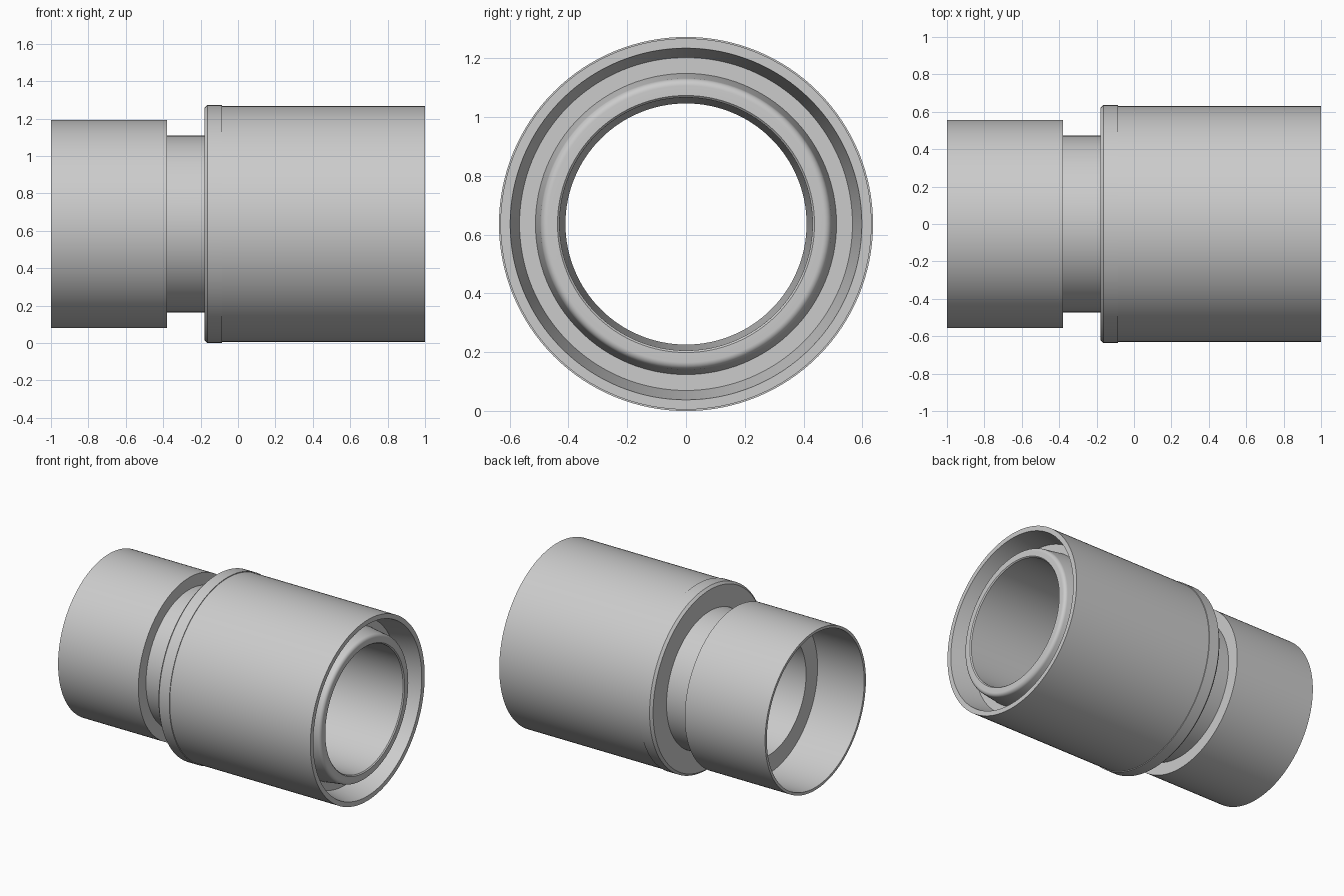
import bpy, bmesh, math

if "Cube" in bpy.data.objects:
    bpy.data.objects.remove(bpy.data.objects["Cube"])

SEGMENTS = 128
AXIS_Z = 0.636

metal = bpy.data.materials.new("light_grey")
metal.diffuse_color = (0.6, 0.6, 0.6, 1)
metal.use_nodes = True
metal.node_tree.nodes["Principled BSDF"].inputs["Base Color"].default_value = metal.diffuse_color


def revolve(name, profile):
    """Spin a closed (x, radius) profile about the horizontal fitting axis."""
    bm = bmesh.new()
    rings = []
    for x, r in profile:
        rings.append([bm.verts.new((x, r * math.cos(2 * math.pi * i / SEGMENTS),
                                    AXIS_Z + r * math.sin(2 * math.pi * i / SEGMENTS)))
                      for i in range(SEGMENTS)])
    for k, a in enumerate(rings):
        b = rings[(k + 1) % len(rings)]
        for i in range(SEGMENTS):
            j = (i + 1) % SEGMENTS
            bm.faces.new((a[i], a[j], b[j], b[i]))
    bmesh.ops.recalc_face_normals(bm, faces=bm.faces)
    mesh = bpy.data.meshes.new(name)
    bm.to_mesh(mesh)
    bm.free()
    mesh.materials.append(metal)
    obj = bpy.data.objects.new(name, mesh)
    bpy.context.collection.objects.link(obj)
    bpy.ops.object.select_all(action='DESELECT')
    obj.select_set(True)
    bpy.context.view_layer.objects.active = obj
    bpy.ops.object.shade_smooth_by_angle(angle=math.radians(30))
    return obj


# left socket and neck
outside = [(-1.0, 0.556), (-0.38, 0.556), (-0.38, 0.472), (-0.18, 0.472)]
# chamfered collar and main sleeve
outside += [(-0.18, 0.62), (-0.164, 0.636), (-0.085, 0.636), (-0.085, 0.631), (1.0, 0.631)]
# tapered annular groove in the right end
groove = [(1.0, 0.598), (0.83, 0.566), (0.83, 0.512)]
# rounded lip of the inner tube
R = 0.025
lip = [(0.98 - R + R * math.sin(a), 0.495 - R + R * math.cos(a))
       for a in (math.radians(d) for d in range(7, 91, 12))]
lip += [(0.98, 0.495 - R), (0.98, 0.437), (0.973, 0.43)]
# drafted bore and the left socket recess
bore = [(-0.64, 0.41), (-0.64, 0.537), (-1.0, 0.537)]

revolve("pipe_coupling", outside + groove + lip + bore)
